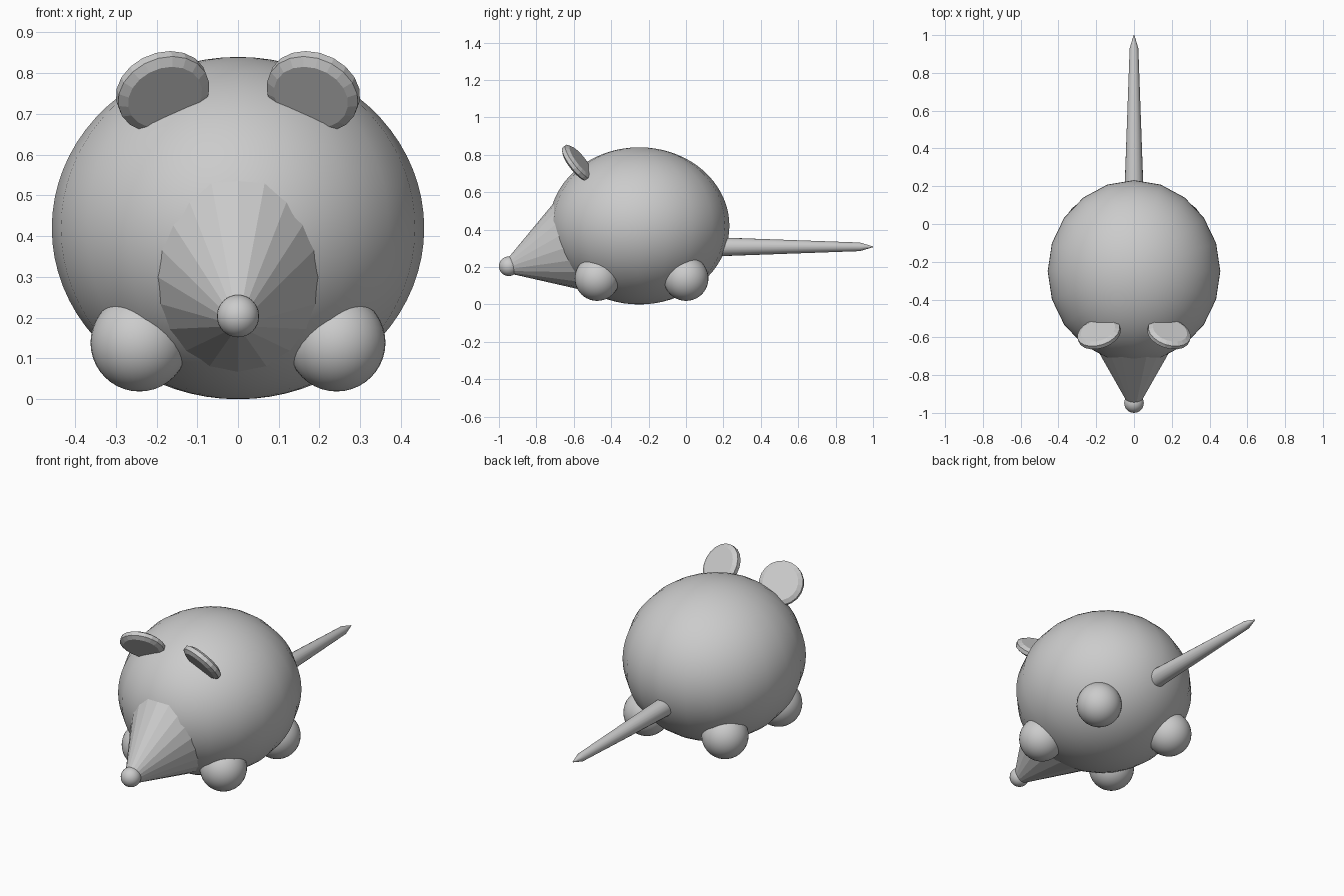
import bpy, math
from mathutils import Vector

if "Cube" in bpy.data.objects:
    bpy.data.objects.remove(bpy.data.objects["Cube"])


def ball(name, loc, scale, segs=32, rings=20):
    bpy.ops.mesh.primitive_uv_sphere_add(segments=segs, ring_count=rings, radius=1, location=loc)
    ob = bpy.context.object
    ob.name = name
    ob.scale = scale
    bpy.ops.object.transform_apply(location=False, rotation=False, scale=True)
    bpy.ops.object.shade_smooth()
    return ob


def lathe(name, profile, origin, axis, sides, angle=None, squash=1.0):
    """Turn (distance, radius) pairs around an axis; radius 0 makes a point."""
    verts, faces = [], []
    for d, r in profile:
        for i in range(sides):
            a = 2 * math.pi * i / sides
            verts.append((r * squash * math.cos(a), r * math.sin(a), d))
    for k in range(len(profile) - 1):
        for i in range(sides):
            j = (i + 1) % sides
            a, b = k * sides, (k + 1) * sides
            faces.append((a + i, a + j, b + j, b + i))
    last = (len(profile) - 1) * sides
    faces.append(tuple(reversed(range(sides))))
    faces.append(tuple(range(last, last + sides)))
    me = bpy.data.meshes.new(name)
    me.from_pydata(verts, [], faces)
    ob = bpy.data.objects.new(name, me)
    bpy.context.collection.objects.link(ob)
    ob.location = origin
    ob.rotation_euler = Vector(axis).to_track_quat('Z', 'Y').to_euler()
    if angle:
        bpy.ops.object.select_all(action='DESELECT')
        ob.select_set(True)
        bpy.context.view_layer.objects.active = ob
        bpy.ops.object.shade_smooth_by_angle(angle=math.radians(angle))
    return ob


# Round body
ball("body", (0, -0.25, 0.42), (0.457, 0.482, 0.42), 20, 36)

# Snout cone running into the body, with a round nose
tilt = math.radians(18.8)
snout_dir = (0, math.cos(tilt), math.sin(tilt))
lathe("snout", [(0.065, 0.04), (0.45, 0.277)], (0, -1.007, 0.18), snout_dir, 20, squash=0.86)
ball("nose", (0, -0.948, 0.204), (0.052,) * 3, 24, 16)

# Tapering tail with a short pointed tip
lathe("tail", [(0, 0.053), (0.83, 0.023), (0.9, 0.002)], (0, 0.1, 0.308), (0, 1, 0), 20, 30)

for s, side in ((-1, "left"), (1, "right")):
    # Feet
    for y, end in ((-0.475, "front"), (0.0, "rear")):
        ball(f"{end}_{side}_foot", (0.242 * s, y, 0.139), (0.12,) * 3)
    # Bevelled disc ears, leaning forward and turned slightly inward
    lathe(f"{side}_ear", [(-0.024, 0.094), (-0.011, 0.116), (0.011, 0.116), (0.024, 0.094)],
          (0.185 * s, -0.58, 0.755), (-0.25 * s, -0.76, -0.6), 20)
